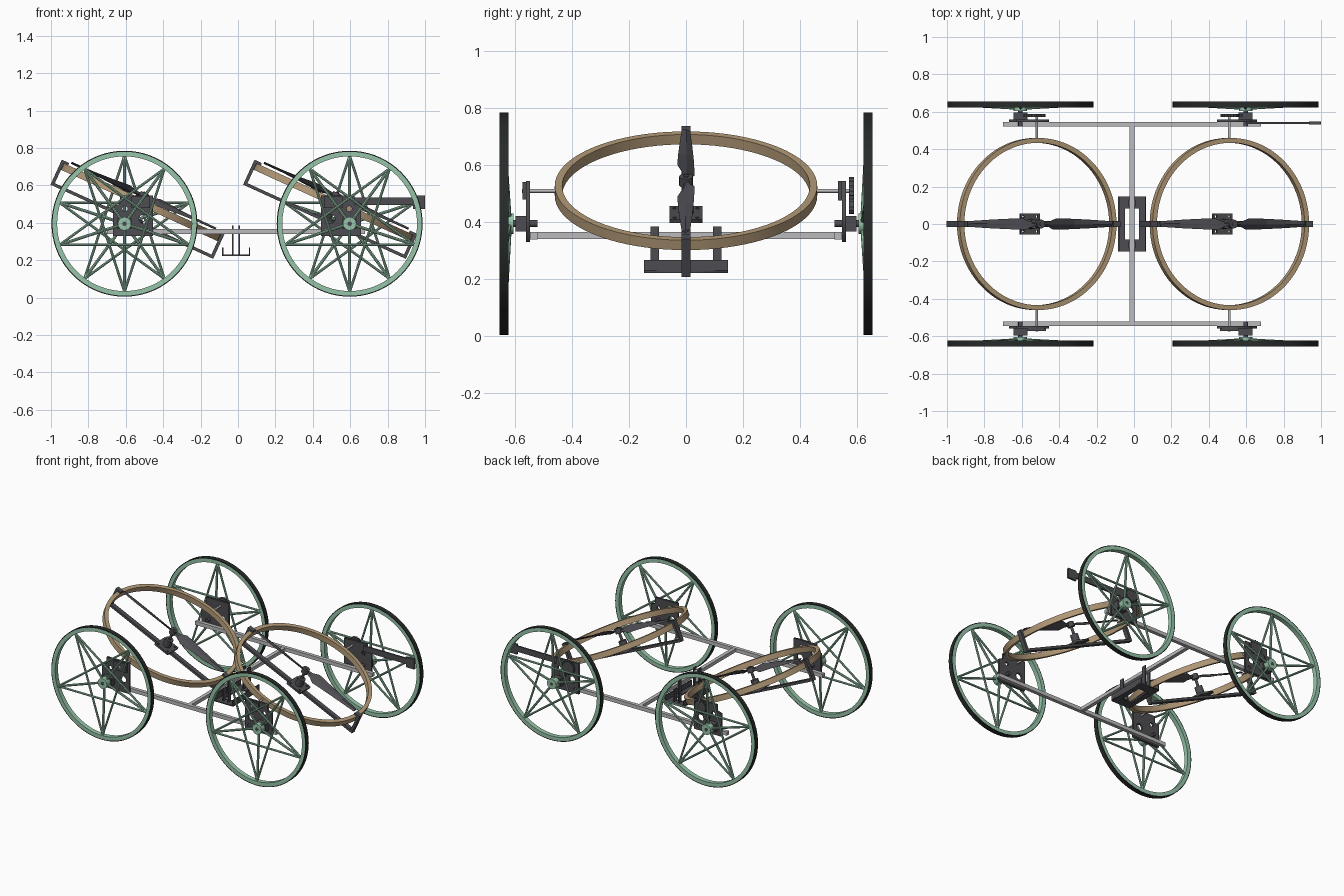
import bpy, bmesh
from math import sin, cos, pi, radians
from mathutils import Matrix, Vector

cube = bpy.data.objects.get("Cube")
if cube:
    bpy.data.objects.remove(cube)


def material(name, rgb):
    m = bpy.data.materials.new(name)
    m.use_nodes = True
    m.diffuse_color = (*rgb, 1)
    m.node_tree.nodes["Principled BSDF"].inputs["Base Color"].default_value = (*rgb, 1)
    return m


GREEN = material("wheel green", (0.31, 0.56, 0.40))
BLACK = material("tyre black", (0.02, 0.024, 0.022))
TAN = material("ring tan", (0.46, 0.33, 0.19))
DARK = material("dark grey", (0.075, 0.075, 0.085))
LIGHT = material("rail grey", (0.50, 0.50, 0.51))


def finish(name, bm, mat, matrix=Matrix()):
    bmesh.ops.recalc_face_normals(bm, faces=bm.faces)
    mesh = bpy.data.meshes.new(name)
    bm.to_mesh(mesh)
    bm.free()
    mesh.materials.append(mat)
    ob = bpy.data.objects.new(name, mesh)
    bpy.context.collection.objects.link(ob)
    ob.matrix_world = matrix
    return ob


def add_box(bm, lo, hi):
    lo, hi = Vector(lo), Vector(hi)
    m = Matrix.Translation((lo + hi) / 2) @ Matrix.Diagonal((*(hi - lo), 1))
    bmesh.ops.create_cube(bm, size=1, matrix=m)


def add_rod(bm, a, b, r, sides=8):
    a, b = Vector(a), Vector(b)
    turn = (b - a).to_track_quat('Z', 'Y').to_matrix().to_4x4()
    bmesh.ops.create_cone(bm, cap_ends=True, segments=sides, radius1=r, radius2=r,
                          depth=(b - a).length, matrix=Matrix.Translation((a + b) / 2) @ turn)


def boxes(name, mat, pairs, matrix=Matrix()):
    bm = bmesh.new()
    for lo, hi in pairs:
        add_box(bm, lo, hi)
    return finish(name, bm, mat, matrix)


def rods(name, mat, items, matrix=Matrix(), sides=16):
    bm = bmesh.new()
    for a, b, r in items:
        add_rod(bm, a, b, r, sides)
    return finish(name, bm, mat, matrix)


def hoop(name, mat, inner, outer, half, matrix, n=72):
    """Band with a rectangular section around local z."""
    bm = bmesh.new()
    section = [(inner, -half), (outer, -half), (outer, half), (inner, half)]
    rows = [[bm.verts.new((r * cos(2 * pi * i / n), r * sin(2 * pi * i / n), z))
             for r, z in section] for i in range(n)]
    for i in range(n):
        a, b = rows[i], rows[(i + 1) % n]
        for k in range(4):
            bm.faces.new((a[k], b[k], b[(k + 1) % 4], a[(k + 1) % 4]))
    return finish(name, bm, mat, matrix)


def circle(x, y, r, n=16):
    return [(x + r * cos(2 * pi * i / n), y + r * sin(2 * pi * i / n)) for i in range(n)]


def cut_plate(name, mat, outlines, thick, matrix):
    """Flat plate in local xy; the outlines after the first are holes."""
    cu = bpy.data.curves.new(name, 'CURVE')
    cu.dimensions, cu.fill_mode, cu.extrude = '2D', 'BOTH', thick / 2
    for pts in outlines:
        sp = cu.splines.new('POLY')
        sp.points.add(len(pts) - 1)
        for p, (x, y) in zip(sp.points, pts):
            p.co = (x, y, 0, 1)
        sp.use_cyclic_u = True
    tmp = bpy.data.objects.new(name + " outline", cu)
    bpy.context.collection.objects.link(tmp)
    dg = bpy.context.evaluated_depsgraph_get()
    mesh = bpy.data.meshes.new_from_object(tmp.evaluated_get(dg))
    bpy.data.objects.remove(tmp)
    bm = bmesh.new()
    bm.from_mesh(mesh)
    bmesh.ops.remove_doubles(bm, verts=bm.verts, dist=0.00001)
    bpy.data.meshes.remove(mesh)
    return finish(name, bm, mat, matrix)


UPRIGHT = Matrix.Rotation(pi / 2, 4, 'X')     # local xy -> world xz
ENDS = (("right", -1), ("left", 1))
SIDES = (("front", -1), ("rear", 1))
MID = -0.005


# Wheels: tyre, rim, five-pointed star of spokes, hub
def wheel(label, x, side):
    at = Matrix.Translation((x, side * 0.638, 0.395)) @ UPRIGHT
    hoop("tyre_" + label, BLACK, 0.384, 0.39, 0.016, at)
    hoop("rim_" + label, GREEN, 0.360, 0.3845, 0.0163, at)
    tips = [Vector((0.364 * cos(a), 0.364 * sin(a), 0))
            for a in (side * pi / 2 + i * 2 * pi / 5 for i in range(5))]
    inward = Vector((0, 0, side * 0.02))
    spokes = [(tips[i], tips[(i + 2) % 5], 0.007) for i in range(5)]
    spokes += [(inward, t, 0.008) for t in tips]
    rods("spokes_" + label, GREEN, spokes, at, 8)
    rods("hub_" + label, GREEN, [(inward * -0.3, inward * 1.7, 0.036)], at, 20)


# Side plate with holes, axle motor and pivot for the rotor ring
def mount(label, end, side):
    wx, px = MID + end * 0.602, MID + end * 0.515
    x0, x1 = MID + end * 0.45, MID + end * 0.662
    outline = [(x0, 0.33), (x1, 0.33), (x1, 0.49), (x1 - end * 0.035, 0.50),
               (x1 - end * 0.035, 0.545), (x0, 0.545)]
    holes = [circle(MID + end * 0.50, 0.42, 0.024), circle(MID + end * 0.60, 0.475, 0.014),
             circle(MID + end * 0.48, 0.36, 0.010)]
    cut_plate("side_plate_" + label, DARK, [outline] + holes, 0.014,
              Matrix.Translation((0, side * 0.553, 0)) @ UPRIGHT)
    ys = sorted((side * 0.56, side * 0.597))
    boxes("axle_motor_" + label, DARK,
          [((wx - 0.037, ys[0], 0.368), (wx + 0.037, ys[1], 0.422))])
    rods("axle_" + label, DARK, [((wx, side * 0.52, 0.395), (wx, side * 0.645, 0.395), 0.012)])
    rods("ring_pivot_" + label, LIGHT,
         [((px, side * 0.45, 0.51), (px, side * 0.575, 0.51), 0.007)])
    if side < 0:
        ys = (-0.573, -0.556)
        boxes("pivot_bearing_" + label, DARK,
              [((px - 0.05, ys[0], 0.48), (px + 0.05, ys[1], 0.54))])
    else:
        for part, cx, cz, r, n in (("pivot_gear_", px, 0.51, 0.048, 18),
                                   ("drive_gear_", px + end * 0.045, 0.455, 0.026, 10)):
            teeth = [(cx + (r if i % 4 < 2 else r * 0.86) * cos(2 * pi * i / (4 * n)),
                      cz + (r if i % 4 < 2 else r * 0.86) * sin(2 * pi * i / (4 * n)))
                     for i in range(4 * n)]
            cut_plate(part + label, DARK, [teeth], 0.016,
                      Matrix.Translation((0, 0.58, 0)) @ UPRIGHT)


# Tilted ring with bracket, motor and two-bladed propeller
def rotor(label, x):
    at = Matrix.Translation((x, 0, 0.51)) @ Matrix.Rotation(radians(24.5), 4, 'Y')
    hoop("rotor_ring_" + label, TAN, 0.434, 0.46, 0.019, at, 80)
    w = 0.016
    boxes("rotor_bracket_" + label, DARK, [
        ((-0.475, -w, -0.115), (0.475, w, -0.098)),
        ((-0.478, -w, -0.115), (-0.460, w, 0.03)),
        ((0.460, -w, -0.115), (0.478, w, 0.03)),
        ((-0.478, -w, 0.018), (-0.435, w, 0.032)),
        ((0.435, -w, 0.018), (0.478, w, 0.032))], at)
    cut_plate("motor_plate_" + label, DARK,
              [[(-0.057, -0.057), (0.057, -0.057), (0.057, 0.057), (-0.057, 0.057)]]
              + [circle(sx * 0.04, sy * 0.04, 0.007, 8) for sx in (-1, 1) for sy in (-1, 1)],
              0.014, at @ Matrix.Translation((0, 0, -0.092)))
    rods("rotor_motor_" + label, DARK, [((0, 0, -0.09), (0, 0, -0.03), 0.026),
                                        ((0, 0, -0.03), (0, 0, 0.06), 0.009),
                                        ((0, 0, 0.022), (0, 0, 0.055), 0.024)], at)
    bm = bmesh.new()
    for turn in (0, pi):
        rows = []
        for r, width, pitch in ((0.015, 0.024, 40), (0.05, 0.034, 40), (0.09, 0.074, 34),
                                (0.2, 0.060, 24), (0.31, 0.046, 17), (0.425, 0.030, 12)):
            spin = Matrix.Rotation(turn, 3, 'Z') @ Matrix.Rotation(radians(pitch), 3, 'X')
            rows.append([bm.verts.new(spin @ Vector((r, s * width / 2, t)) + Vector((0, 0, 0.038)))
                         for s, t in ((-1, 0), (0, -0.006), (1, 0), (0, 0.006))])
        for a, b in zip(rows, rows[1:]):
            for k in range(4):
                bm.faces.new((a[k], b[k], b[(k + 1) % 4], a[(k + 1) % 4]))
        bm.faces.new(rows[0])
        bm.faces.new(rows[-1])
    finish("propeller_" + label, bm, DARK, at)


for end_name, end in ENDS:
    rotor(end_name, MID + end * 0.515)
    for side_name, side in SIDES:
        label = side_name + "_" + end_name
        wheel(label, MID + end * 0.602, side)
        mount(label, end, side)

# Frame rails and cross bar
boxes("frame_rails", LIGHT, [((-0.70, 0.521, 0.34), (0.68, 0.546, 0.366)),
                             ((-0.70, -0.546, 0.34), (0.68, -0.521, 0.366))])
boxes("cross_bar", LIGHT, [((-0.023, -0.525, 0.341), (0.003, 0.525, 0.365))])

# Hanging tray with an open floor, side walls and posts
cut_plate("tray_floor", DARK,
          [[(-0.085, -0.147), (0.065, -0.147), (0.065, 0.147), (-0.085, 0.147)],
           [(-0.047, -0.082), (0.028, -0.082), (0.028, 0.082), (-0.047, 0.082)]],
          0.008, Matrix.Translation((0, 0, 0.226)))
boxes("tray_walls", DARK, [((x, -0.147, 0.222), (x + 0.007, 0.147, 0.267)) for x in (-0.085, 0.058)])
boxes("tray_posts", DARK, [((x, s * 0.11 - 0.015, 0.225), (x + 0.008, s * 0.11 + 0.015, 0.385))
                           for x in (-0.033, 0.004) for s in (-1, 1)])

# Rear arm with end plate
boxes("rear_arm", DARK, [((0.60, 0.535, 0.495), (0.96, 0.546, 0.535)),
                         ((0.935, 0.532, 0.475), (1.0, 0.547, 0.545))])

# Smooth shading with sharp edges kept
bpy.ops.object.select_all(action='DESELECT')
for ob in bpy.context.collection.objects:
    if ob.type == 'MESH' and ob.name.startswith(("tyre", "rim", "hub", "rotor_ring", "axle_")):
        ob.select_set(True)
        bpy.context.view_layer.objects.active = ob
bpy.ops.object.shade_smooth_by_angle(angle=radians(30))
